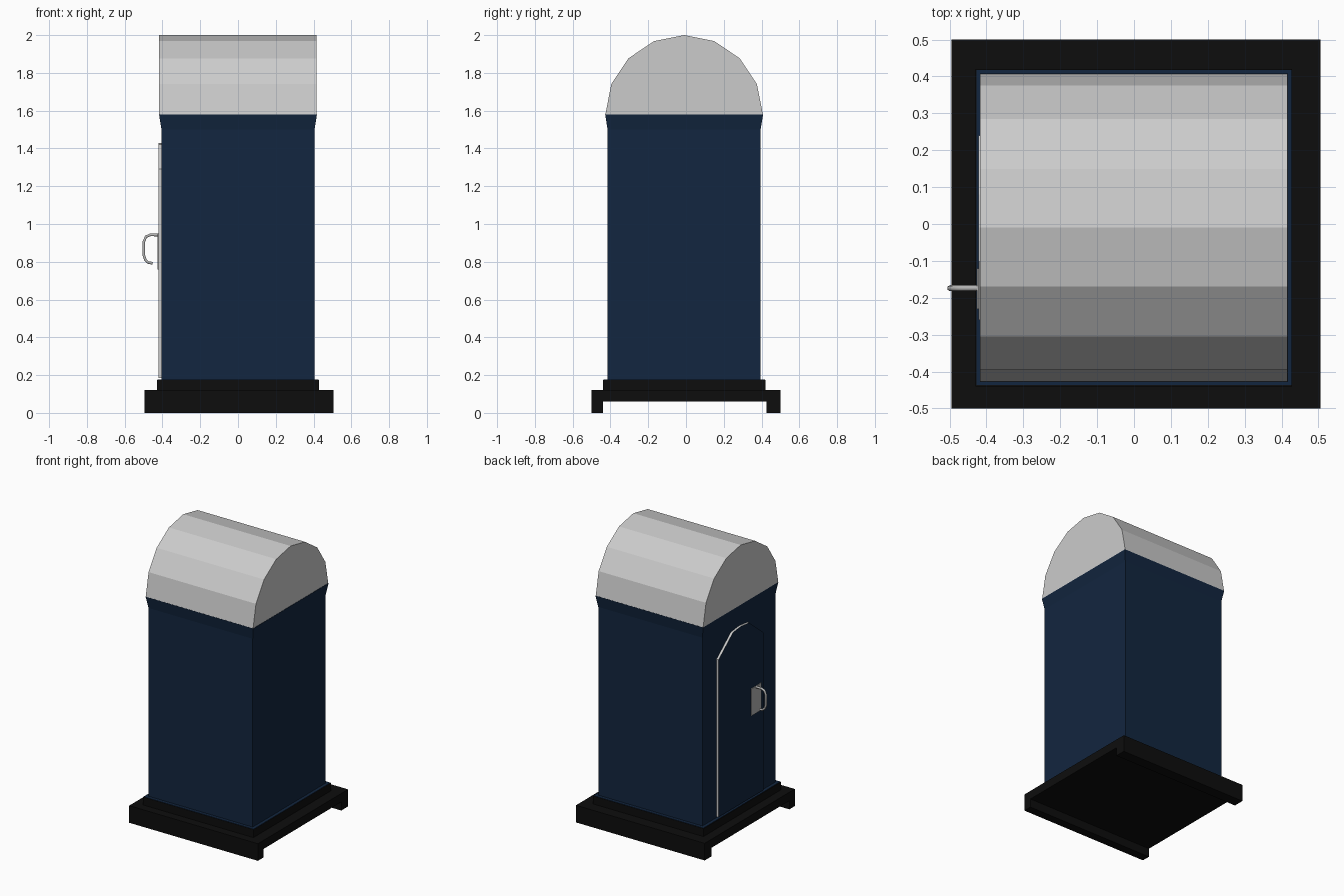
import bpy, bmesh, math

if "Cube" in bpy.data.objects:
    bpy.data.objects.remove(bpy.data.objects["Cube"])


def material(name, rgb):
    m = bpy.data.materials.new(name)
    m.diffuse_color = (*rgb, 1)
    m.use_nodes = True
    m.node_tree.nodes["Principled BSDF"].inputs["Base Color"].default_value = m.diffuse_color
    return m


BLUE = material("navy_paint", (0.006, 0.019, 0.05))
BLACK = material("black_base", (0.004, 0.004, 0.004))
CY = -0.01  # the booth sits slightly towards the front of its base


def finish(name, bm, mat=None):
    bmesh.ops.recalc_face_normals(bm, faces=bm.faces)
    me = bpy.data.meshes.new(name)
    bm.to_mesh(me)
    bm.free()
    ob = bpy.data.objects.new(name, me)
    bpy.context.collection.objects.link(ob)
    if mat:
        me.materials.append(mat)
    return ob


def prism(name, profile, x0, x1, mat=None):
    """Extrude a (y, z) outline from x0 to x1."""
    bm = bmesh.new()
    face = bm.faces.new([bm.verts.new((x0, y, z)) for y, z in profile])
    out = bmesh.ops.extrude_face_region(bm, geom=[face])
    for v in out["geom"]:
        if isinstance(v, bmesh.types.BMVert):
            v.co.x = x1
    return finish(name, bm, mat)


def rect(y0, y1, z0, z1):
    return [(y0, z0), (y1, z0), (y1, z1), (y0, z1)]


# Base: slab with a runner under the front and back edges, plus plinth step
prism("base", [(-0.5, 0), (-0.44, 0), (-0.44, 0.06), (0.425, 0.06), (0.425, 0),
               (0.5, 0), (0.5, 0.12), (-0.5, 0.12)], -0.495, 0.505, BLACK)
prism("plinth", rect(-0.44, 0.42, 0.12, 0.175), -0.43, 0.428, BLACK)

# Cabin: square rings with a thin foot flange and a flared top
bm = bmesh.new()
rings = []
for half, z in [(0.427, 0.175), (0.427, 0.178), (0.405, 0.178), (0.405, 1.5), (0.418, 1.58)]:
    rings.append([bm.verts.new((sx * half, CY + sy * half, z))
                  for sx, sy in ((-1, -1), (1, -1), (1, 1), (-1, 1))])
for a, b in zip(rings, rings[1:]):
    for i in range(4):
        j = (i + 1) % 4
        bm.faces.new((a[i], a[j], b[j], b[i]))
bm.faces.new(rings[0])
bm.faces.new(rings[-1])
finish("cabin", bm, BLUE)

# Barrel roof: eight-sided half round
arc = [(CY - 0.417 * math.cos(math.pi * i / 8), 1.58 + 0.42 * math.sin(math.pi * i / 8))
       for i in range(9)]
prism("roof", arc, -0.418, 0.416)

# Door on the left side: pale edge with a navy outer face
door = prism("door", [(0.24, 0.185), (0.24, 1.29), (0.08, 1.42), (-0.01, 1.43), (-0.10, 1.42),
                      (-0.26, 1.29), (-0.26, 0.185)], -0.40, -0.421)
door.data.materials.append(material("door_edge", (0.8, 0.8, 0.8)))
door.data.materials.append(BLUE)
for p in door.data.polygons:
    if p.normal.x < -0.9:
        p.material_index = 1

# Handle plate and bent grip
METAL = material("handle_metal", (0.45, 0.45, 0.45))
prism("handle_plate", rect(-0.23, -0.12, 0.76, 0.95), -0.418, -0.426, METAL)
cu = bpy.data.curves.new("handle", 'CURVE')
cu.dimensions = '3D'
cu.bevel_depth = 0.008
cu.bevel_resolution = 1
cu.use_fill_caps = True
path = [(-0.42, 0.942), (-0.465, 0.942), (-0.487, 0.933), (-0.499, 0.905), (-0.499, 0.835),
        (-0.49, 0.81), (-0.475, 0.796), (-0.452, 0.792)]
sp = cu.splines.new('POLY')
sp.points.add(len(path) - 1)
for pt, (x, z) in zip(sp.points, path):
    pt.co = (x, -0.174, z, 1)
cu.materials.append(METAL)
bpy.context.collection.objects.link(bpy.data.objects.new("handle", cu))
